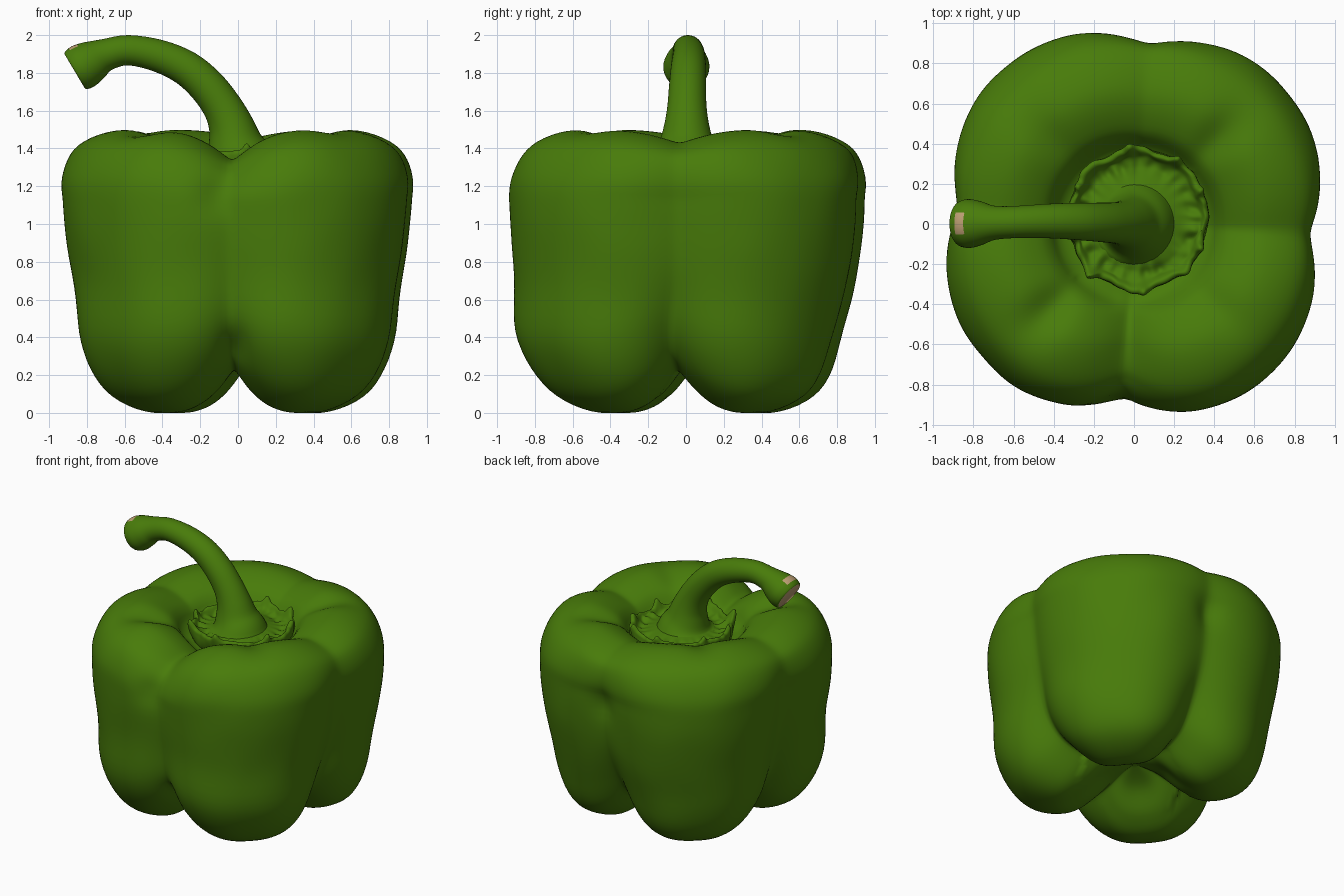
import bpy, bmesh, math
from mathutils import Vector, noise

cube = bpy.data.objects.get("Cube")
if cube:
    bpy.data.objects.remove(cube, do_unlink=True)


def material(name, color):
    m = bpy.data.materials.new(name)
    m.use_nodes = True
    m.diffuse_color = color
    bsdf = m.node_tree.nodes["Principled BSDF"]
    bsdf.inputs["Base Color"].default_value = color
    bsdf.inputs["Roughness"].default_value = 0.5
    return m


GREEN = material("pepper green", (0.065, 0.2, 0.003, 1))
TAN = material("cut stem tan", (0.50, 0.34, 0.17, 1))


def smooth_points(points, steps):
    """Catmull-Rom curve through the points."""
    pts = [Vector(p) for p in points]
    pts = [pts[0]] + pts + [pts[-1]]
    out = []
    for a, b, c, d in zip(pts, pts[1:], pts[2:], pts[3:]):
        for k in range(steps):
            t = k / steps
            out.append(0.5 * (2 * b + (c - a) * t + (2 * a - 5 * b + 4 * c - d) * t * t
                              + (3 * b - a - 3 * c + d) * t ** 3))
    return out + [pts[-1]]


def loft(name, rings, materials, cap=True, paint=None, angle=60):
    """Skin a list of closed rings; paint(ring, segment) gives the material slot."""
    bm = bmesh.new()
    vs = [[bm.verts.new(p) for p in ring] for ring in rings]
    n = len(rings[0])
    for i in range(len(vs) - 1):
        for j in range(n):
            k = (j + 1) % n
            f = bm.faces.new((vs[i][j], vs[i][k], vs[i + 1][k], vs[i + 1][j]))
            f.material_index = paint(i, j) if paint else 0
    if cap:
        bm.faces.new(vs[0][::-1])
        bm.faces.new(vs[-1]).material_index = len(materials) - 1
    me = bpy.data.meshes.new(name)
    bm.to_mesh(me)
    bm.free()
    for m in materials:
        me.materials.append(m)
    ob = bpy.data.objects.new(name, me)
    bpy.context.collection.objects.link(ob)
    bpy.ops.object.select_all(action="DESELECT")
    ob.select_set(True)
    bpy.context.view_layer.objects.active = ob
    bpy.ops.object.shade_smooth_by_angle(angle=math.radians(angle))
    return ob


def bump(x, width):
    return math.exp(-(x / width) ** 2)


def clamp(x):
    return min(1, max(0, x))


def angle_gap(a, b):
    return (a - b + 180) % 360 - 180


# Body: blend a lobe profile with a groove profile around the axis
LOBE = [(0.02, 0.27), (0.2, 0.2), (0.36, 0.06), (0.55, 0.0), (0.79, 0.1), (0.93, 0.35),
        (0.985, 0.7), (1.015, 1.05), (1.0, 1.26), (0.89, 1.43), (0.68, 1.5),
        (0.48, 1.43), (0.36, 1.29), (0.2, 1.26), (0.02, 1.26)]
GROOVE = [(0.02, 0.27), (0.15, 0.27), (0.3, 0.25), (0.45, 0.26), (0.61, 0.33), (0.74, 0.5),
          (0.825, 0.75), (0.865, 1.05), (0.86, 1.22), (0.78, 1.34), (0.61, 1.38),
          (0.46, 1.34), (0.36, 1.26), (0.2, 1.26), (0.02, 1.26)]
GROOVES = [-3, 85, 175, 267, 357]       # groove directions in degrees
TOP_DEPTH = [0.65, 0.45, 0.5, 1.5, 0.65]  # groove depth on the shoulder
DIMPLES = {45: 0.045, 135: 0.025, 225: 0.055, 315: 0.025}


def groove_depth(deg, height):
    for i in range(4):
        if GROOVES[i] <= deg < GROOVES[i + 1]:
            u = (deg - GROOVES[i]) / (GROOVES[i + 1] - GROOVES[i])
            top = TOP_DEPTH[i if u < 0.5 else i + 1]
            s = math.sqrt(math.sin(math.pi * u) ** 2 + 0.006)
            fade = clamp((height - 1.15) / 0.25)
            sharpness = 1.25 + 0.25 * clamp((0.75 - height) / 0.5) + 0.4 * fade
            return max(0, 1 - s) ** sharpness * (1 + (top - 1) * fade)


def body_point(lobe, groove, deg):
    p = lobe.lerp(groove, groove_depth(deg, lobe.y))
    r, z = p
    # small dimples across the shoulders
    if lobe.y > 1.25:
        for d, depth in DIMPLES.items():
            z -= depth * bump(angle_gap(deg, d), 9) * bump(r - 0.62, 0.17)
    # dents in the front and back grooves
    r -= 0.035 * bump(angle_gap(deg, 262), 6) * bump(z - 1.15, 0.1)
    r -= 0.03 * bump(angle_gap(deg, 85), 6) * bump(z - 1.05, 0.1)
    r -= 0.05 * bump(angle_gap(deg, 268), 5) * bump(z - 0.34, 0.09)
    a = math.radians(deg)
    v = Vector((r * math.cos(a), r * math.sin(a), z))
    if r > 0.4:
        v += Vector((v.x, v.y, 0)) * 0.006 * noise.noise(v * 3.5)
        # narrower sideways, and the lower half leans to the front
        v.x *= 0.985 - 0.025 * bump(z - 0.6, 0.3)
        v.y -= 0.04 * bump(z - 0.4, 0.25)
    return v


SEG = 192
degrees = [-3 + 360 * j / SEG for j in range(SEG)]
body_rings = [[body_point(l, g, d) for d in degrees]
              for l, g in zip(smooth_points(LOBE, 6), smooth_points(GROOVE, 6))]
loft("pepper_body", body_rings, [GREEN], angle=80)

# Calyx: ruffled collar with small pointed tips
COLLAR = [(0.33, 1.25), (0.365, 1.31), (0.375, 1.36), (0.355, 1.375), (0.32, 1.345),
          (0.27, 1.33), (0.23, 1.34), (0.15, 1.36)]
TIPS = [97, 57, 24, -25, -86, -130, 152, 195]


def collar_point(p, deg):
    r, z = p
    a = math.radians(deg)
    edge = bump(r - 0.36, 0.05) * clamp((z - 1.27) / 0.08)
    inner = bump(r - 0.28, 0.045)
    ruffle = noise.noise(Vector((math.cos(a) * 5, math.sin(a) * 5, r * 9)))
    tip = sum(bump(angle_gap(deg, t), 4) for t in TIPS)
    r += edge * (0.01 * math.cos(8 * a) + 0.025 * ruffle + 0.02 * tip - 0.025)
    z += edge * (0.025 * ruffle + 0.05 * tip) + inner * (0.03 * ruffle + 0.006 * math.sin(23 * a))
    return Vector((0.02 + r * math.cos(a), 0.025 + r * math.sin(a), z))


collar_rings = [[collar_point(p, d) for d in degrees] for p in smooth_points(COLLAR, 4)]
loft("calyx", collar_rings, [GREEN], cap=False, angle=80)

# Stem: x, z and radius along the bend, flared at both ends
STEM = [(0.0, 1.29, 0.24), (0.0, 1.36, 0.19), (-0.015, 1.43, 0.147), (-0.037, 1.52, 0.12),
        (-0.083, 1.62, 0.104), (-0.165, 1.73, 0.098), (-0.275, 1.825, 0.093),
        (-0.42, 1.89, 0.086), (-0.58, 1.92, 0.08), (-0.695, 1.897, 0.085),
        (-0.765, 1.865, 0.109), (-0.82, 1.835, 0.122), (-0.857, 1.816, 0.115),
        (-0.866, 1.811, 0.105)]
STEPS, SIDES = 4, 40
path = smooth_points(STEM, STEPS)
stem_rings = []
for i, p in enumerate(path):
    t = path[min(i + 1, len(path) - 1)] - path[max(i - 1, 0)]
    tangent = Vector((t.x, 0, t.y)).normalized()
    if i < 4:
        tangent = Vector((0, 0, 1))
    normal = Vector((tangent.z, 0, -tangent.x))
    sway = 0.015 * bump(p.x + 0.4, 0.3)
    center = Vector((p.x, sway, p.y))
    stem_rings.append([center + p.z * (normal * math.cos(q) + Vector((0, 1, 0)) * math.sin(q))
                       for q in (2 * math.pi * j / SIDES for j in range(SIDES))])


# Scraped patch on top of the stem end, behind a thin green rim
def stem_paint(i, j):
    back = len(path) - 1 - i
    return int(min(j, SIDES - 1 - j) < 3 and 2 * STEPS - 2 < back < 3 * STEPS - 1)


loft("stem", stem_rings, [GREEN, TAN], paint=stem_paint, angle=50)
